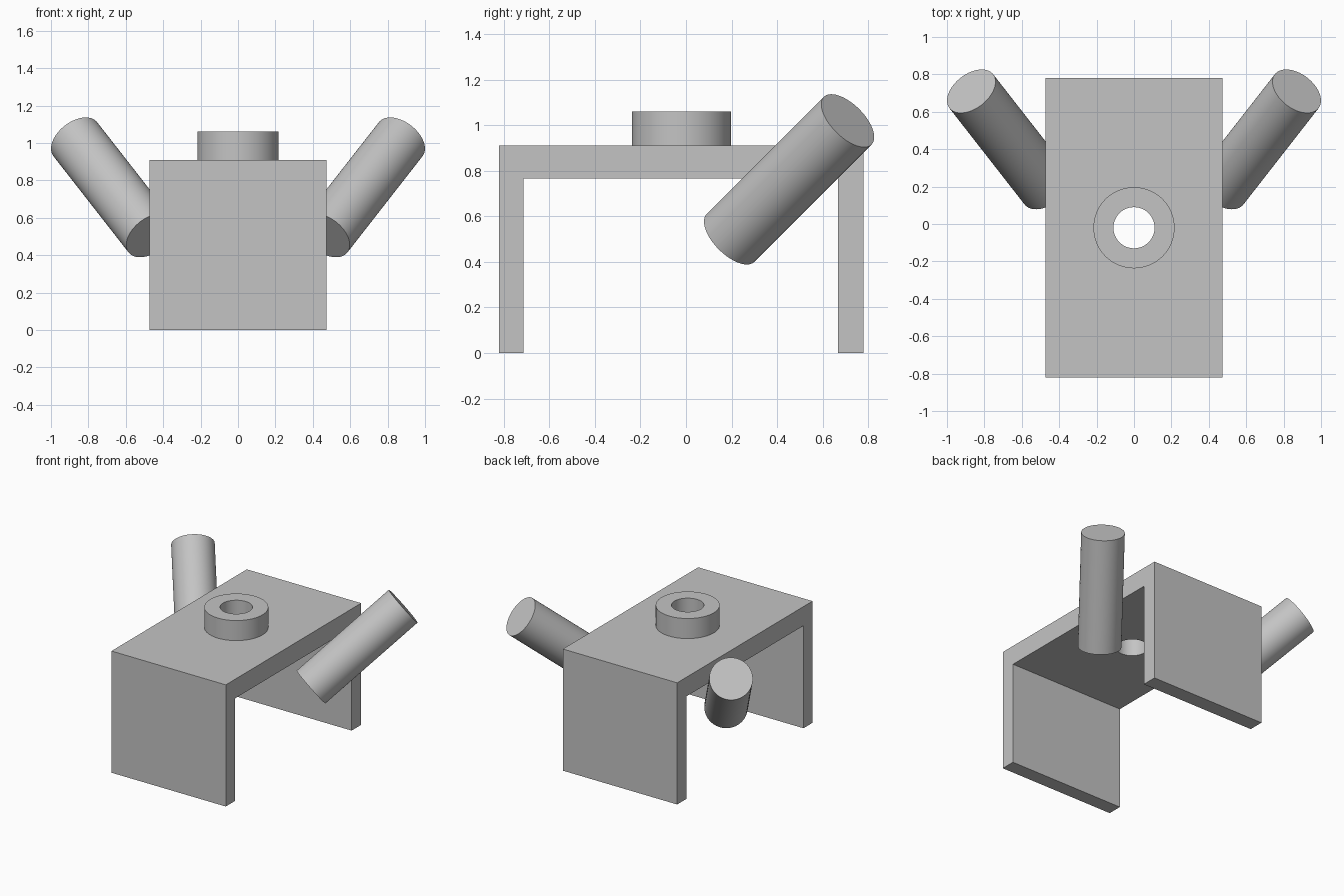
import bpy, bmesh
from math import radians
from mathutils import Vector

cube = bpy.data.objects.get("Cube")
if cube:
    bpy.data.objects.remove(cube, do_unlink=True)

GREY = (0.55, 0.55, 0.55, 1)
grey = bpy.data.materials.new("plain grey")
grey.use_nodes = True
grey.diffuse_color = GREY
grey.node_tree.nodes["Principled BSDF"].inputs["Base Color"].default_value = GREY

HOLE_Y = -0.02


def cylinder(name, start, end, radius):
    """Closed cylinder between two points."""
    start, end = Vector(start), Vector(end)
    axis = end - start
    bpy.ops.mesh.primitive_cylinder_add(
        vertices=64, radius=radius, depth=axis.length, location=(start + end) / 2,
        rotation=axis.to_track_quat('Z', 'Y').to_euler())
    obj = bpy.context.object
    obj.name = name
    obj.data.materials.append(grey)
    bpy.ops.object.shade_smooth_by_angle(angle=radians(30))
    return obj


def boolean(obj, other, operation):
    """Apply a boolean and remove the helper."""
    mod = obj.modifiers.new(operation.title(), 'BOOLEAN')
    mod.operation, mod.solver, mod.object = operation, 'EXACT', other
    bpy.ops.object.select_all(action='DESELECT')
    bpy.context.view_layer.objects.active = obj
    obj.select_set(True)
    bpy.ops.object.modifier_apply(modifier=mod.name)
    bpy.data.objects.remove(other, do_unlink=True)


# U-shaped bridge: side profile extruded across x
profile = [(-0.82, 0), (-0.713, 0), (-0.713, 0.767), (0.667, 0.767),
           (0.667, 0), (0.78, 0), (0.78, 0.91), (-0.82, 0.91)]
half = 0.473
bm = bmesh.new()
face = bm.faces.new([bm.verts.new((-half, y, z)) for y, z in profile])
side = bmesh.ops.extrude_face_region(bm, geom=[face])
moved = [v for v in side["geom"] if isinstance(v, bmesh.types.BMVert)]
bmesh.ops.translate(bm, verts=moved, vec=(2 * half, 0, 0))
bmesh.ops.recalc_face_normals(bm, faces=bm.faces)
mesh = bpy.data.meshes.new("bridge")
bm.to_mesh(mesh)
bm.free()
mesh.materials.append(grey)
bridge = bpy.data.objects.new("bridge", mesh)
bpy.context.collection.objects.link(bridge)

# Round collar on top, with one bore through collar and bridge
collar = cylinder("collar", (0, HOLE_Y, 0.91), (0, HOLE_Y, 1.06), 0.217)
for part in (bridge, collar):
    cutter = cylinder("bore_cutter", (0, HOLE_Y, 0.5), (0, HOLE_Y, 1.3), 0.11)
    cutter.hide_render = True
    boolean(part, cutter, 'DIFFERENCE')
    bpy.ops.object.shade_smooth_by_angle(angle=radians(30))

# Slanted tubes on both sides
for name, s in (("left_rod", 1), ("right_rod", -1)):
    cylinder(name, (s * 0.468, 0.195, 0.505), (s * 0.87, 0.71, 1.02), 0.148)
